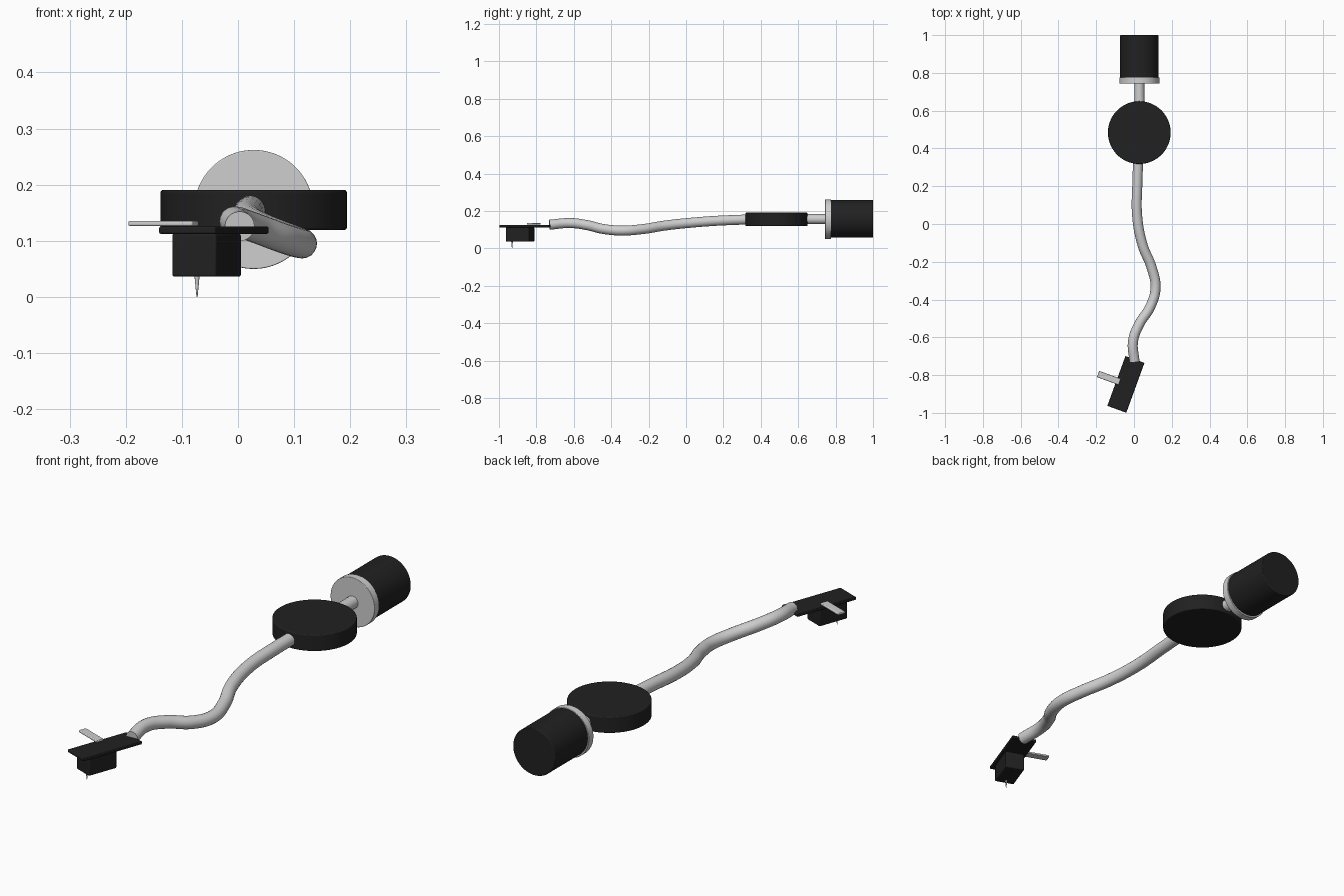
import bpy, math
from mathutils import Vector, Matrix

cube = bpy.data.objects.get("Cube")
if cube:
    bpy.data.objects.remove(cube, do_unlink=True)


def material(name, value):
    mat = bpy.data.materials.new(name)
    mat.use_nodes = True
    colour = (value, value, value, 1)
    mat.diffuse_color = colour
    mat.node_tree.nodes["Principled BSDF"].inputs["Base Color"].default_value = colour
    return mat


BLACK = material("matte black", 0.015)
SILVER = material("light silver", 0.62)


def finish(name, mat, bevel=0.0):
    ob = bpy.context.object
    ob.name = name
    ob.data.materials.append(mat)
    if bevel:
        mod = ob.modifiers.new("soft edge", 'BEVEL')
        mod.width = bevel
        mod.segments = 3
        mod.limit_method = 'ANGLE'
    bpy.ops.object.shade_smooth_by_angle(angle=math.radians(35))
    return ob


def cylinder(name, centre, radius, depth, mat, along_y=False, bevel=0.0):
    turn = math.pi / 2 if along_y else 0
    bpy.ops.mesh.primitive_cylinder_add(vertices=96, radius=radius, depth=depth,
                                        location=centre, rotation=(turn, 0, 0))
    return finish(name, mat, bevel)


def block(name, centre, size, mat, bevel):
    # boxes of the head assembly all share the same offset angle
    bpy.ops.mesh.primitive_cube_add(size=1, location=centre)
    ob = bpy.context.object
    ob.data.transform(Matrix.Diagonal((*size, 1)))
    ob.rotation_euler.z = HEAD_ANGLE
    return finish(name, mat, bevel)


HEAD_ANGLE = math.radians(-20)
AXIS_X, AXIS_Z = 0.028, 0.156

# Counterweight, its collar and the pivot housing
cylinder("counterweight", (AXIS_X, 0.887, AXIS_Z + 0.002), 0.101, 0.226, BLACK, True, 0.003)
cylinder("counterweight_collar", (AXIS_X, 0.760, AXIS_Z), 0.106, 0.032, SILVER, True, 0.002)
cylinder("pivot_housing", (AXIS_X, 0.484, 0.155), 0.166, 0.071, BLACK, bevel=0.004)

# Curved arm tube, running through the housing to the collar
path = [(AXIS_X, 0.76, AXIS_Z), (AXIS_X, 0.48, AXIS_Z), (0.018, 0.22, 0.15),
        (0.017, 0.04, 0.138), (0.045, -0.11, 0.122), (0.093, -0.23, 0.103),
        (0.114, -0.34, 0.095), (0.085, -0.44, 0.103), (0.028, -0.53, 0.124),
        (-0.005, -0.62, 0.135), (0.003, -0.73, 0.126)]
curve = bpy.data.curves.new("arm_tube", 'CURVE')
curve.dimensions = '3D'
curve.bevel_depth = 0.0265
curve.bevel_resolution = 8
curve.resolution_u = 12
curve.use_fill_caps = True
spline = curve.splines.new('BEZIER')
spline.bezier_points.add(len(path) - 1)
for point, co in zip(spline.bezier_points, path):
    point.co = co
    point.handle_left_type = point.handle_right_type = 'AUTO'
tube = bpy.data.objects.new("arm_tube", curve)
bpy.context.collection.objects.link(tube)
bpy.ops.object.select_all(action='DESELECT')
tube.select_set(True)
bpy.context.view_layer.objects.active = tube
bpy.ops.object.convert(target='MESH')
finish("arm_tube", SILVER)

# Head plate, cartridge body and finger lift
block("head_plate", (-0.043, -0.849, 0.119), (0.107, 0.281, 0.013), BLACK, 0.003)
block("cartridge", (-0.056, -0.887, 0.0745), (0.084, 0.133, 0.077), BLACK, 0.004)
block("finger_lift", (-0.133, -0.815, 0.131), (0.122, 0.035, 0.009), SILVER, 0.003)

# Stylus needle
bpy.ops.mesh.primitive_cone_add(vertices=24, radius1=0.001, radius2=0.005, depth=0.042,
                                location=(-0.073, -0.93, 0.021))
finish("stylus", SILVER)
